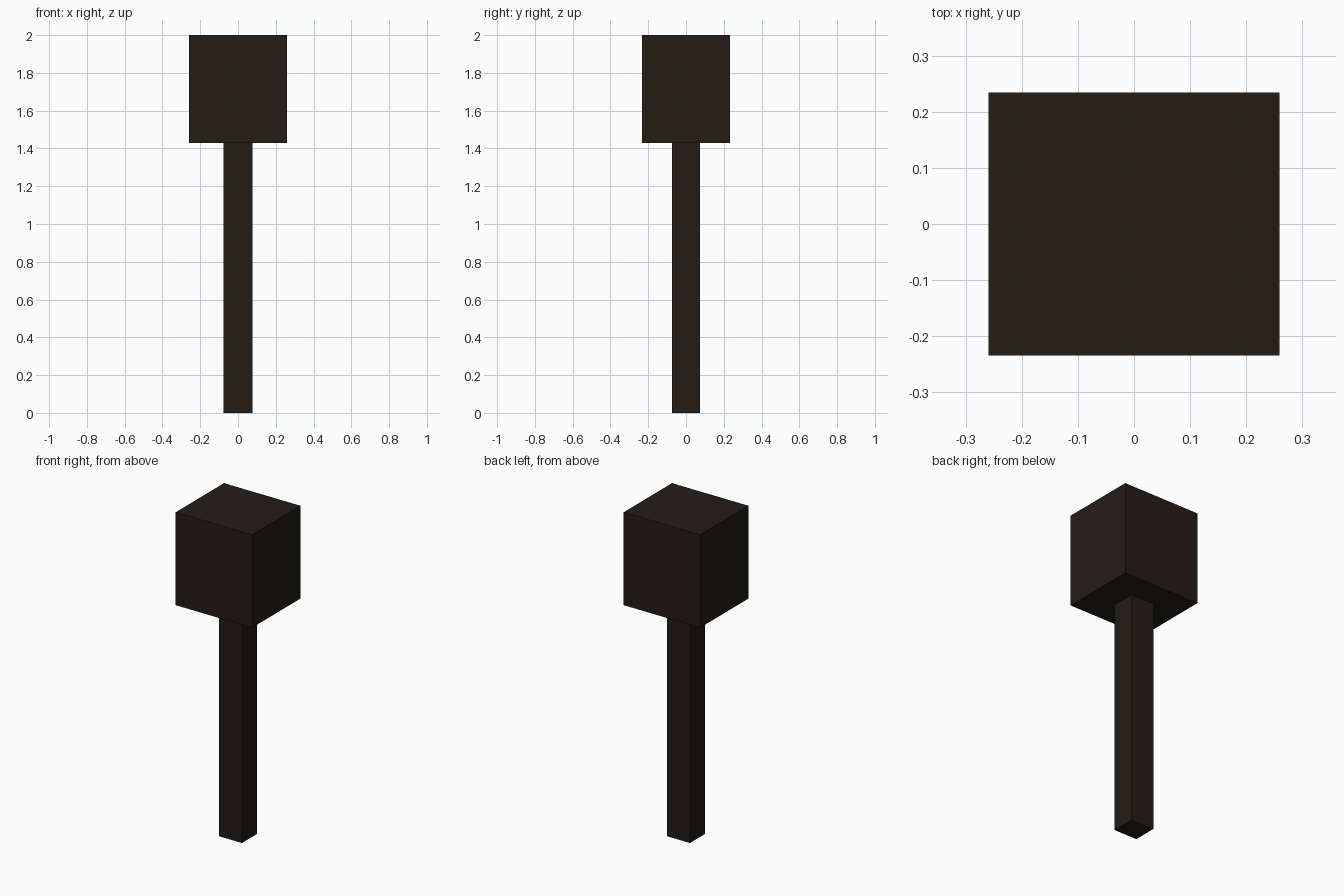
import bpy

if "Cube" in bpy.data.objects:
    bpy.data.objects.remove(bpy.data.objects["Cube"])

# Dark wood shared by both parts
wood = bpy.data.materials.new("dark_wood")
wood.diffuse_color = (0.017, 0.012, 0.007, 1)
wood.use_nodes = True
wood.node_tree.nodes["Principled BSDF"].inputs["Base Color"].default_value = wood.diffuse_color


def box(name, width, depth, bottom, top):
    bpy.ops.mesh.primitive_cube_add(size=1, location=(0, 0, (bottom + top) / 2))
    obj = bpy.context.object
    obj.name = name
    obj.scale = (width, depth, top - bottom)
    bpy.ops.object.transform_apply(location=False, rotation=False, scale=True)
    obj.data.materials.append(wood)
    return obj


HEAD_BOTTOM = 1.43

# Slim square shaft standing on the ground
box("shaft", 0.156, 0.147, 0, HEAD_BOTTOM)

# Block-shaped head on top
box("head", 0.518, 0.468, HEAD_BOTTOM, 2)
